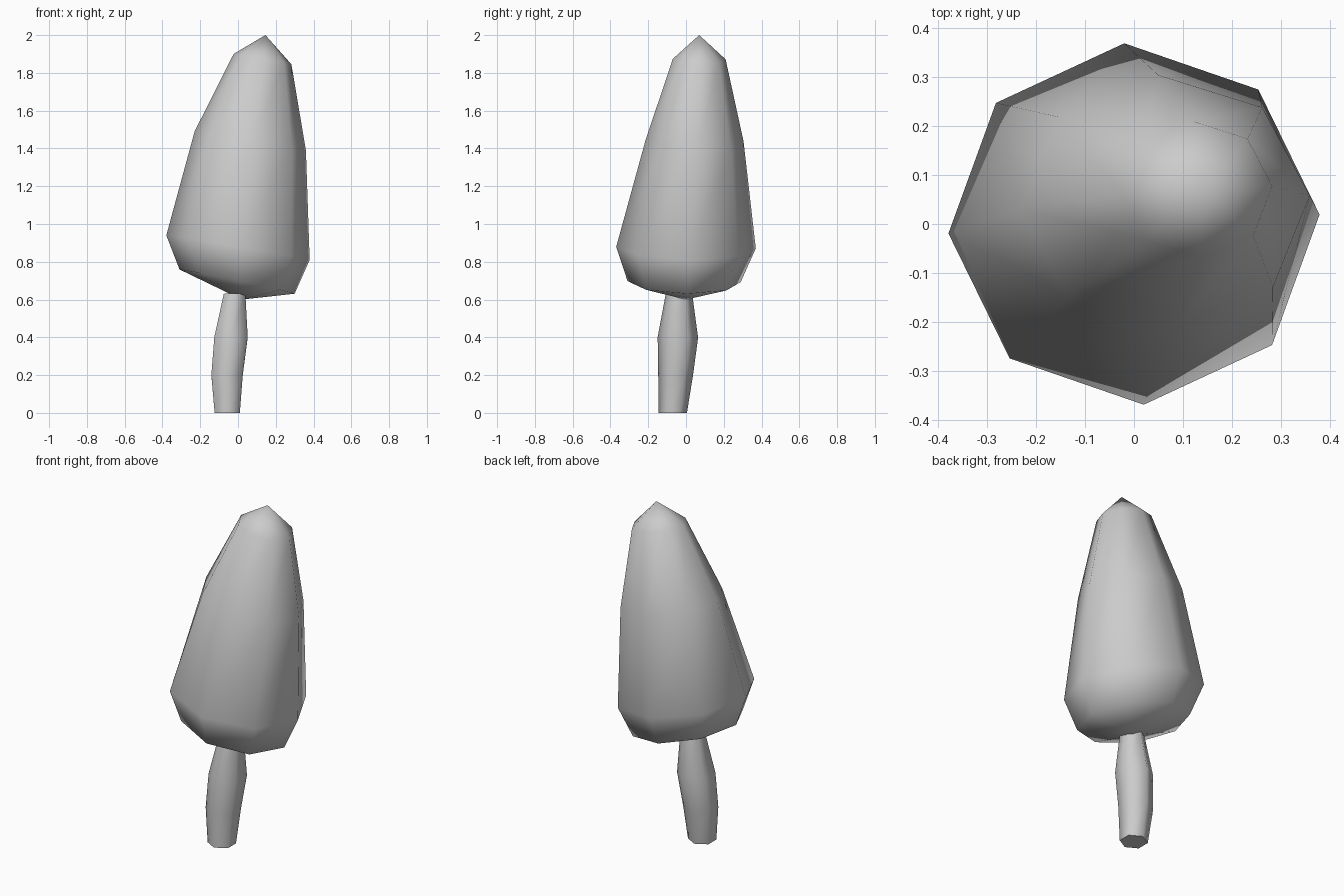
import bpy, bmesh, math

cube = bpy.data.objects.get("Cube")
if cube:
    bpy.data.objects.remove(cube, do_unlink=True)

grey = bpy.data.materials.new("plain_grey")
grey.use_nodes = True
grey.diffuse_color = (0.6, 0.6, 0.6, 1)
grey.node_tree.nodes["Principled BSDF"].inputs["Base Color"].default_value = (0.6, 0.6, 0.6, 1)


def loft(name, rings, sides, turn, tips=()):
    """Bridge rings (x, y, z, radius x, radius y, slope in x); close with tips or flat caps."""
    bm = bmesh.new()
    loops = []
    for x, y, z, rx, ry, slope in rings:
        loop = []
        for i in range(sides):
            a = math.radians(turn) + math.tau * i / sides
            dx, dy = rx * math.cos(a), ry * math.sin(a)
            loop.append(bm.verts.new((x + dx, y + dy, z + slope * dx - 0.02 * dy)))
        loops.append(loop)
    for low, high in zip(loops, loops[1:]):
        for i in range(sides):
            j = (i + 1) % sides
            bm.faces.new((low[i], low[j], high[j], high[i]))
    if tips:
        for tip, loop in zip(tips, (loops[0], loops[-1])):
            v = bm.verts.new(tip)
            for i in range(sides):
                bm.faces.new((loop[i], loop[(i + 1) % sides], v))
    else:
        bm.faces.new(loops[0])
        bm.faces.new(loops[-1])
    bmesh.ops.recalc_face_normals(bm, faces=bm.faces)
    mesh = bpy.data.meshes.new(name)
    bm.to_mesh(mesh)
    bm.free()
    mesh.materials.append(grey)
    mesh.shade_smooth()
    obj = bpy.data.objects.new(name, mesh)
    bpy.context.collection.objects.link(obj)
    return obj


# Leaning crown with a pointed top and shallow underside
loft("foliage", [
    (-0.005, -0.01, 0.695, 0.305, 0.30, -0.21),
    (0.0, 0.0, 0.875, 0.38, 0.37, -0.17),
    (0.065, 0.045, 1.44, 0.295, 0.26, -0.17),
    (0.13, 0.07, 1.873, 0.153, 0.14, -0.18),
], 8, 3, tips=((0.02, 0, 0.60), (0.145, 0.07, 2.0)))

# Slightly bent six-sided trunk, ending inside the crown
trunk = loft("trunk", [
    (-0.057, -0.07, 0.0, 0.077, 0.075, 0),
    (-0.058, -0.055, 0.2, 0.096, 0.092, 0),
    (-0.037, -0.043, 0.4, 0.102, 0.107, 0),
    (-0.018, -0.037, 0.63, 0.066, 0.07, 0),
], 6, 90)
for v in trunk.data.vertices:
    if v.co.z < 0.01:
        v.co.z = 0

# Keep the trunk end caps crisp
bpy.ops.object.select_all(action="DESELECT")
trunk.select_set(True)
bpy.context.view_layer.objects.active = trunk
bpy.ops.object.shade_smooth_by_angle(angle=math.radians(65))
